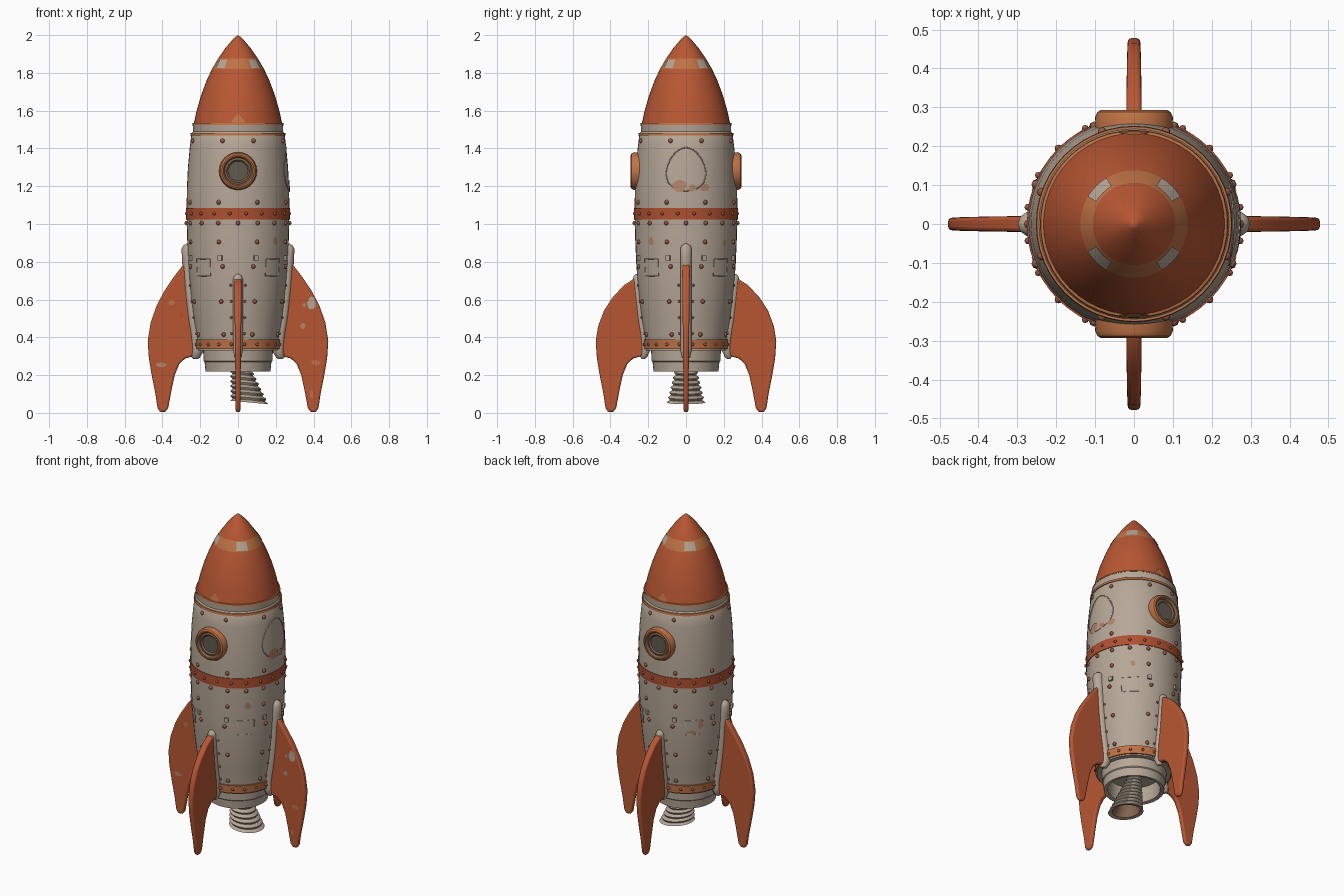
import bpy, bmesh, math, random
from math import sin, cos, pi, radians
from mathutils import Matrix, Vector

random.seed(4)
if "Cube" in bpy.data.objects:
    bpy.data.objects.remove(bpy.data.objects["Cube"])


def material(name, rgb):
    m = bpy.data.materials.new(name)
    m.use_nodes = True
    m.diffuse_color = (*rgb, 1)
    bsdf = m.node_tree.nodes["Principled BSDF"]
    bsdf.inputs["Base Color"].default_value = (*rgb, 1)
    bsdf.inputs["Roughness"].default_value = 0.7
    return m


ORANGE = material("painted orange", (0.48, 0.095, 0.033))
GREY = material("warm grey metal", (0.47, 0.39, 0.315))
TAN = material("worn copper", (0.52, 0.17, 0.06))
BAND = material("rust red band", (0.43, 0.08, 0.029))
RIVET = material("dark rivet", (0.29, 0.095, 0.06))
FRAME = material("brown frame", (0.22, 0.125, 0.075))
GLASS = material("dark glass", (0.115, 0.1, 0.08))
PALE = material("faded patch", (0.45, 0.23, 0.14))

# Hull silhouette as (radius, height)
HULL = [(0.212, 0.33), (0.218, 0.4), (0.235, 0.5), (0.247, 0.6), (0.257, 0.7),
        (0.264, 0.8), (0.269, 0.92), (0.272, 1.05), (0.271, 1.18), (0.265, 1.3),
        (0.256, 1.4), (0.246, 1.48)]
NOSE = [(0.234, 1.53), (0.219, 1.6), (0.196, 1.68), (0.166, 1.76), (0.138, 1.82),
        (0.106, 1.875), (0.068, 1.93), (0.034, 1.97), (0.014, 1.99), (0.0, 2.0)]


def radius(z):
    pts = HULL + NOSE
    for (r0, z0), (r1, z1) in zip(pts, pts[1:]):
        if z <= z1:
            return r0 + (r1 - r0) * (z - z0) / (z1 - z0)
    return 0


def on_hull(a, z, off=0.0):
    r = radius(z) + off
    return Vector((r * cos(a), r * sin(a), z))


def finish(name, bm, mats, smooth=35):
    bmesh.ops.recalc_face_normals(bm, faces=bm.faces)
    me = bpy.data.meshes.new(name)
    bm.to_mesh(me)
    bm.free()
    for m in mats:
        me.materials.append(m)
    ob = bpy.data.objects.new(name, me)
    bpy.context.collection.objects.link(ob)
    bpy.ops.object.select_all(action="DESELECT")
    ob.select_set(True)
    bpy.context.view_layer.objects.active = ob
    if smooth:
        bpy.ops.object.shade_smooth_by_angle(angle=radians(smooth))
    return ob


def lathe(name, profile, mats, rule=None, n=48, warp=None):
    bm = bmesh.new()
    verts = [bm.verts.new((r, 0, z)) for r, z in profile]
    edges = [bm.edges.new(p) for p in zip(verts, verts[1:])]
    bmesh.ops.spin(bm, geom=verts + edges, cent=(0, 0, 0), axis=(0, 0, 1),
                   angle=2 * pi, steps=n)
    bmesh.ops.remove_doubles(bm, verts=bm.verts, dist=0.0004)
    if rule:
        for f in bm.faces:
            f.material_index = rule(f.calc_center_median())
    if warp:
        for v in bm.verts:
            v.co = warp(v.co)
    return finish(name, bm, mats)


def tube(name, pts, depth, mat, radii=None, closed=False):
    cu = bpy.data.curves.new(name, "CURVE")
    cu.dimensions = "3D"
    cu.bevel_depth = depth
    cu.bevel_resolution = 3
    cu.use_fill_caps = True
    s = cu.splines.new("POLY")
    s.points.add(len(pts) - 1)
    for i, p in enumerate(pts):
        s.points[i].co = (*p, 1)
        s.points[i].radius = radii[i] if radii else 1
    s.use_cyclic_u = closed
    s.use_smooth = True
    cu.materials.append(mat)
    bpy.context.collection.objects.link(bpy.data.objects.new(name, cu))


def ring(name, z0, z1, out, mat):
    a, b = radius(z0), radius(z1)
    lathe(name, [(a - .01, z0), (a + out, z0), (b + out, z1), (b - .01, z1),
                 (a - .01, z0)], [mat])


# Hull, collar, nose and hollow skirt
lathe("hull", [(0.0, 0.33)] + HULL + [(0.238, 1.49), (0.24, 1.526), (0.2, 1.526)], [GREY])
lathe("nose_cone", [(0.0, 1.525), (0.242, 1.525), (0.24, 1.534), (0.233, 1.536)] + NOSE[1:],
      [ORANGE, TAN], lambda c: int(1.82 < c.z < 1.875 or c.z < 1.538))
lathe("engine_skirt", [(0.0, 0.32), (0.145, 0.32), (0.15, 0.225), (0.172, 0.22),
                       (0.177, 0.27), (0.182, 0.275), (0.185, 0.335)], [GREY])

# Bands around the hull
ring("lower_band", 0.338, 0.388, 0.008, TAN)
ring("middle_band", 1.024, 1.085, 0.004, BAND)
ring("shoulder_ring", 1.468, 1.482, 0.005, TAN)

# Bent bellows nozzle: corrugated outside, plain inside
bellows = [(0.032 + 0.063 * t / 80 + 0.006 * cos(t * pi / 4), 0.32 - 0.265 * t / 80)
           for t in range(81)]
bellows += [(0.08, 0.06), (0.05, 0.18), (0.0, 0.18)]
lathe("bellows_nozzle", bellows, [GREY, FRAME],
      lambda c: int(Vector(c.xy).length < 0.07 and c.z < 0.125 or 0.175 < c.z < 0.181
                    and Vector(c.xy).length < 0.045),
      warp=lambda c: Vector((c.x + 0.02 + 0.25 * (0.22 - c.z), c.y, c.z - 0.09 * c.x)))

# Portholes front and back
for side, label in ((-1, "front"), (1, "back")):
    lathe(label + "_porthole",
          [(0.098, 0.225), (0.1, 0.275), (0.094, 0.288), (0.085, 0.293), (0.078, 0.292),
           (0.07, 0.28), (0.06, 0.283), (0.052, 0.275), (0.0, 0.275)],
          [TAN, FRAME, GLASS],
          lambda c: 0 if Vector(c.xy).length > .077 else 1 if Vector(c.xy).length > .05 else 2,
          warp=lambda c: Vector((c.x, side * c.z, 1.28 + c.y)))

# Fins with rounded edges, thinner at the foot
BLADE = [(0.478, 0.38), (0.472, 0.29), (0.455, 0.19), (0.437, 0.1), (0.426, 0.025),
         (0.412, 0.004), (0.385, 0.004), (0.37, 0.025), (0.352, 0.12), (0.335, 0.2),
         (0.31, 0.26), (0.28, 0.288), (0.2, 0.31)]
SIDE_TOP = [(0.24, 0.82), (0.29, 0.785), (0.34, 0.72), (0.39, 0.645), (0.43, 0.57),
            (0.462, 0.48)]
FACE_TOP = [(0.23, 0.72), (0.275, 0.71), (0.33, 0.675), (0.39, 0.61), (0.435, 0.54),
            (0.465, 0.46)]


def half(z):
    return 0.012 + 0.011 * z


def fin(name, top, angle):
    bm = bmesh.new()
    outline = top + BLADE
    sides = [[bm.verts.new((x, s * half(z), z)) for x, z in outline] for s in (-1, 1)]
    bm.faces.new(sides[0])
    bm.faces.new(sides[1][::-1])
    for i in range(len(outline)):
        j = (i + 1) % len(outline)
        bm.faces.new((sides[0][i], sides[1][i], sides[1][j], sides[0][j]))
    ob = finish(name, bm, [ORANGE], 50)
    ob.rotation_euler.z = angle
    bev = ob.modifiers.new("round", "BEVEL")
    bev.width, bev.segments = 0.01, 3
    bev.limit_method, bev.angle_limit = "ANGLE", radians(50)


for k, label in enumerate(("left", "back", "right", "front")):
    a = k * pi / 2
    tall = k % 2 == 0
    fin(label + "_fin", SIDE_TOP if tall else FACE_TOP, a)
    # Fin root rail following the hull
    low, high = 0.335, 0.87 if tall else 0.71
    zs = [low + (high - low) * i / 12 for i in range(13)]
    pts = [on_hull(a, z) for z in zs]
    foot = Vector((0.226 * cos(a), 0.226 * sin(a), 0.31))
    pts = [foot - Vector((0, 0, 0.025)), foot - Vector((0, 0, 0.015))] + pts
    pts += [on_hull(a, high + 0.015), on_hull(a, high + 0.026)]
    tube(label + "_fin_rail", pts, 0.032 if tall else 0.026, GREY,
         [0.3, 0.75] + [1] * 13 + [0.75, 0.2])


# Rivets in rows, on the bands and beside the rails
def rivets(name, spots, size):
    bm = bmesh.new()
    for a, z, off in spots:
        bmesh.ops.create_uvsphere(bm, u_segments=8, v_segments=6, radius=size,
                                  matrix=Matrix.Translation(on_hull(a, z, off)))
    finish(name, bm, [RIVET], 60)


pairs = [(q * pi / 2, s) for q in range(4) for s in (-1, 1)]
spots = [(i * pi / 8, 1.005, 0) for i in range(16)]
for z, step in ((1.44, 19), (1.115, 22), (0.905, 22), (0.775, 18), (0.59, 21), (0.415, 20)):
    spots += [(a + s * radians(step), z, 0) for a, s in pairs]
rivets("hull_rivets", spots, 0.012)
rivets("band_rivets", [((i + .5) * pi / 10, z, off) for i in range(20)
                       for z, off in ((1.055, .004), (.363, .007))], .009)
rivets("rail_rivets", [(a + s * 0.15, 0.42 + 0.085 * i, 0) for a, s in pairs
                       for i in range(4)], .007)

# Square bolts
bm = bmesh.new()
for q, s in pairs:
    a = q + s * 0.36
    bmesh.ops.create_cube(bm, size=0.024, matrix=Matrix.Translation(on_hull(a, 0.82))
                          @ Matrix.Rotation(a, 4, "Z"))
finish("square_bolts", bm, [GREY], 0)

# Panel seams on the diagonals and a hatch outline on the left side
for q in range(4):
    mid = (q + 0.5) * pi / 2
    loop = [(-1, -1), (0, -1), (1, -1), (1, 1), (0, 1), (-1, 1)]
    tube("panel_seam_%d" % q, [on_hull(mid + u * 0.19, 0.77 + v * 0.045) for u, v in loop],
         0.002, GREY, closed=True)
arc = [2 * pi * i / 28 for i in range(28)]
tube("hatch_outline",
     [on_hull((0.4 - 0.08 * sin(t)) * cos(t), 1.29 + 0.115 * sin(t)) for t in arc],
     0.003, GREY, closed=True)


# Thin worn plates lying on the surface
def blob(bm, place, w, h, n=10):
    c = bm.verts.new(place(0, 0))
    rim = []
    for i in range(n):
        t, k = 2 * pi * i / n, random.uniform(0.75, 1.1)
        rim.append(bm.verts.new(place(w * k * cos(t), h * k * sin(t))))
    return [bm.faces.new((c, rim[i], rim[(i + 1) % n])) for i in range(n)]


bm = bmesh.new()
for a, z, w, h in ((0.38, 1.195, .11, .022), (-0.12, 1.205, .15, .036),
                   (0.13, 1.19, .08, .02), (-0.75, 0.91, .07, .022),
                   (2.5, 0.79, .06, .04), (2.3, 0.74, .12, .012), (0.85, 0.9, .05, .02)):
    blob(bm, lambda u, v: on_hull(a + u, z + v, 0.004), w, h)
finish("faded_hull_patches", bm, [PALE])

# Chipped paint on the front sides of the side fins
bm = bmesh.new()
for x, z, w, h, m in ((0.39, 0.585, .024, .036, 0), (0.345, 0.46, .016, .016, 1),
                      (0.41, 0.265, .03, .014, 2), (0.35, 0.57, .012, .012, 1),
                      (0.39, 0.1, .01, .02, 2), (-0.35, 0.585, .018, .018, 2),
                      (-0.3, 0.52, .014, .014, 3), (-0.41, 0.255, .03, .012, 1)):
    for f in blob(bm, lambda u, v: Vector((x + u, -half(z + v) - .002, z + v)), w, h):
        f.material_index = m
finish("fin_paint_chips", bm, [GREY, PALE, TAN, BAND])

# Nose band plates and the paint chips at the nose base
bm = bmesh.new()
for q in range(4):
    mid = (q + 0.5) * pi / 2
    cols = [[bm.verts.new(on_hull(mid + u * 0.125, z, 0.004)) for z in (1.826, 1.87)]
            for u in (-2, -1, 0, 1, 2)]
    for c, d in zip(cols, cols[1:]):
        bm.faces.new((c[0], d[0], d[1], c[1]))
finish("nose_band_plates", bm, [GREY])
bm = bmesh.new()
for a in (-pi / 2, pi / 2):
    bm.faces.new([bm.verts.new(on_hull(a + u, z, 0.006))
                  for u, z in ((-.17, 1.54), (0, 1.535), (.17, 1.54), (0, 1.585))])
finish("nose_chips", bm, [TAN])
